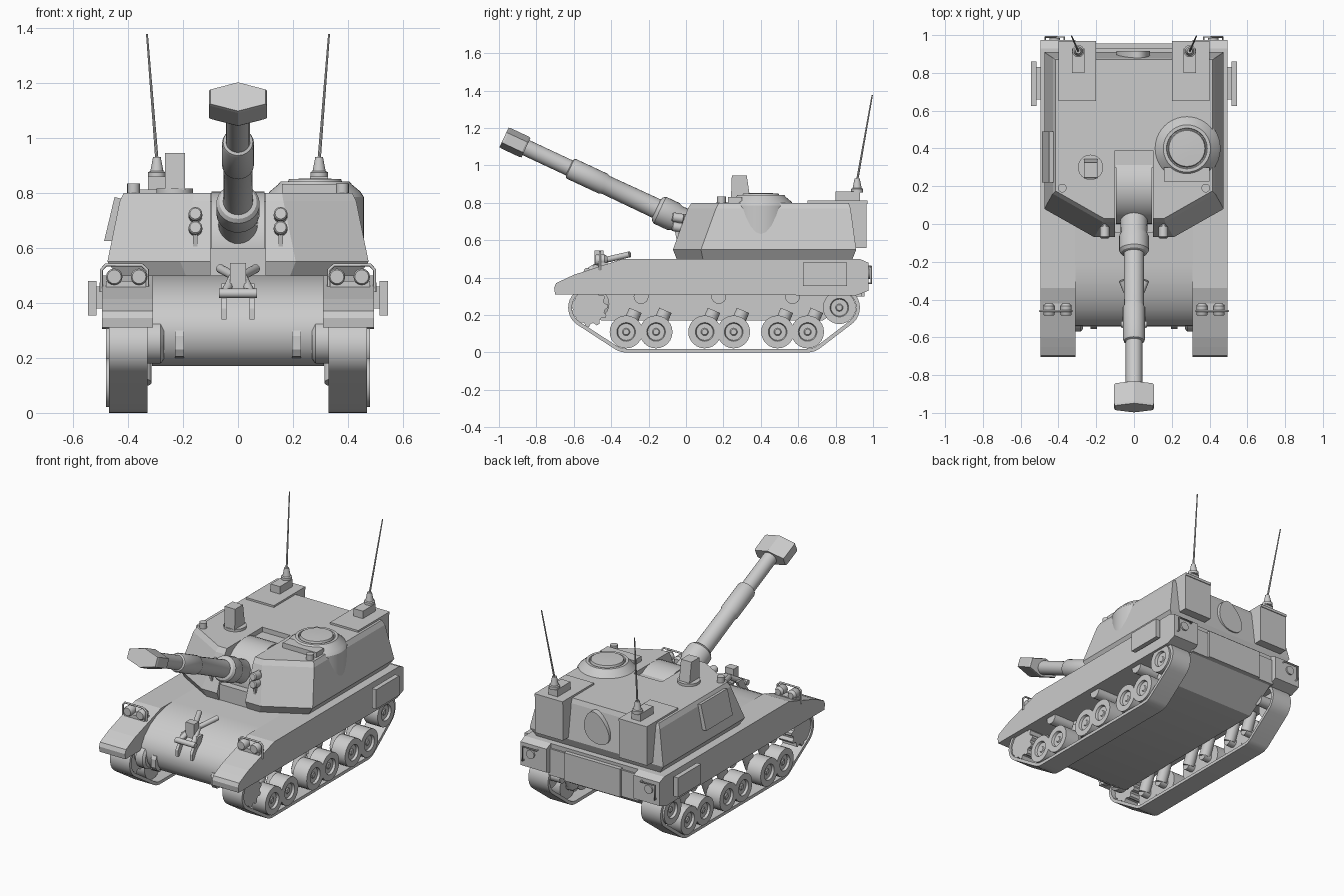
import bpy, bmesh, math
from mathutils import Vector as V
from mathutils.geometry import convex_hull_2d

if "Cube" in bpy.data.objects:
    bpy.data.objects.remove(bpy.data.objects["Cube"])


def finish(ob, mirror, smooth):
    if mirror:
        ob.modifiers.new("Mirror", 'MIRROR')
    if smooth:
        bpy.ops.object.select_all(action='DESELECT')
        ob.select_set(True)
        bpy.context.view_layer.objects.active = ob
        bpy.ops.object.shade_smooth_by_angle(angle=math.radians(32))
    return ob


def loft(name, loops, mirror=False, smooth=False, closed=False):
    bm = bmesh.new()
    rings = [[bm.verts.new(p) for p in lp] for lp in loops]
    n = len(rings[0])
    pairs = list(zip(rings, rings[1:])) + ([(rings[-1], rings[0])] if closed else [])
    for a, b in pairs:
        for i in range(n):
            j = (i + 1) % n
            bm.faces.new((a[i], a[j], b[j], b[i]))
    if not closed:
        bm.faces.new(rings[0])
        bm.faces.new(rings[-1])
    bmesh.ops.recalc_face_normals(bm, faces=bm.faces)
    me = bpy.data.meshes.new(name)
    bm.to_mesh(me)
    bm.free()
    ob = bpy.data.objects.new(name, me)
    bpy.context.collection.objects.link(ob)
    return finish(ob, mirror, smooth)


def prism(name, prof, x0, x1, **k):
    """Side profile (y, z) extruded along x."""
    return loft(name, [[(x, y, z) for y, z in prof] for x in (x0, x1)], **k)


def box(name, x0, x1, y0, y1, z0, z1, **k):
    return prism(name, [(y0, z0), (y1, z0), (y1, z1), (y0, z1)], x0, x1, **k)


def lathe(name, origin, axis, prof, n=24, mirror=False, closed=False):
    """Revolve (radius, distance) pairs about an axis."""
    a, o = V(axis).normalized(), V(origin)
    u = a.orthogonal().normalized()
    w = a.cross(u)
    ring = lambda r, t: [o + a * t + (u * math.cos(q) + w * math.sin(q)) * r
                         for q in (2 * math.pi * i / n for i in range(n))]
    return loft(name, [ring(r, t) for r, t in prof], mirror, True, closed)


def rod(name, p, q, r, r2=None, n=16, mirror=False):
    d = V(q) - V(p)
    return lathe(name, p, d, [(r, 0), (r if r2 is None else r2, d.length)], n, mirror)


def pipe(name, pts, r, mirror=True):
    cu = bpy.data.curves.new(name, 'CURVE')
    cu.dimensions, cu.bevel_depth, cu.bevel_resolution = '3D', r, 2
    sp = cu.splines.new('POLY')
    sp.points.add(len(pts) - 1)
    for s, p in zip(sp.points, pts):
        s.co = (*p, 1)
    ob = bpy.data.objects.new(name, cu)
    bpy.context.collection.objects.link(ob)
    return finish(ob, mirror, False)


# Hull with rounded nose, and sponsons with mud flaps
prism("hull", [(-.22, .5), (-.3, .493), (-.38, .472), (-.45, .437), (-.505, .39), (-.537, .34),
               (-.543, .285), (-.53, .235), (-.5, .195), (-.45, .17), (.73, .17), (.92, .3), (.93, .5)],
      -.312, .312, smooth=True)
prism("sponson", [(-.61, .31), (-.7, .31), (-.705, .345), (-.695, .37), (-.65, .392), (-.6, .415),
                  (-.34, .5), (.93, .5), (.975, .48), (.975, .33), (.91, .305)], .31, .495, mirror=True)
box("rear_door", -.2, .2, .92, .955, .3, .48)
box("rear_side_plate", .2, .32, .92, .94, .3, .47, mirror=True)
box("side_storage_box", .49, .515, .66, .83, .38, .46, mirror=True)
box("side_storage_panel", .515, .545, .625, .86, .355, .48, mirror=True)

# Tracks: band wrapped round the end wheels
cents = [(-.52, .24), (-.32, .11), (.65, .11), (.82, .24)]
pts, inner = [], []
for cy, cz in cents:
    for i in range(32):
        d = V((math.cos(i * math.pi / 16), math.sin(i * math.pi / 16)))
        pts.append(V((cy, cz)) + d * .11)
        inner.append(V((cy, cz)) + d * .09)
idx = convex_hull_2d(pts)
out, inn = [pts[i] for i in idx], [inner[i] for i in idx]
loft("track", [[(x, p.x, p.y) for p in ring] for x, ring in
               ((.33, out), (.47, out), (.47, inn), (.33, inn))], mirror=True, smooth=True, closed=True)

# Running gear
wheel = [(.03, .0), (.088, .0), (.088, .1), (.05, .1), (.045, .085), (.02, .085), (.015, .09)]
for i, y in enumerate((-.32, -.16, .10, .255, .49, .65)):
    lathe(f"road_wheel_{i}", (.38, y, .11), (1, 0, 0), wheel, 24, True)
    rod(f"suspension_arm_{i}", (.35, y, .11), (.35, y + .05, .225), .036, mirror=True)
    rod(f"wheel_axle_{i}", (.33, y, .11), (.39, y, .11), .03, mirror=True)
for i, y in enumerate((-.24, .175, .57)):
    rod(f"return_roller_{i}", (.31, y, .3), (.46, y, .3), .04, mirror=True)
lathe("idler_wheel", (.38, .82, .24), (1, 0, 0), wheel, 24, True)
rod("idler_axle", (.3, .82, .24), (.4, .82, .24), .035, mirror=True)
teeth = [(-.52 + r * math.cos(a), .24 + r * math.sin(a)) for k in range(44)
         for a, r in [(2 * math.pi * k / 44, .104 if k % 4 < 2 else .086)]]
prism("drive_sprocket", teeth, .36, .46, mirror=True)
lathe("final_drive", (.27, -.49, .26), (1, 0, 0), [(.065, 0), (.08, .012), (.08, .06), (.05, .07), (.05, .1)], 24, True)

# Nose fittings: tow lugs, headlights with guards, tail lights
prism("tow_lug", [(-.5, .2), (-.54, .205), (-.556, .23), (-.556, .28), (-.545, .3), (-.5, .3)], .196, .23, mirror=True)
for i, x in enumerate((.36, .45)):
    lathe(f"headlight_{i}", (x, -.485, .495), (0, 1, 0), [(.025, 0), (.03, .008), (.03, .05), (.018, .065)], 16, True)
box("headlight_base", .335, .48, -.47, -.42, .44, .48, mirror=True)
pipe("headlight_guard", [(.33, -.46, .44), (.33, -.46, .52), (.35, -.46, .538), (.48, -.46, .538),
                         (.497, -.46, .52), (.497, -.46, .44)], .006)
rod("tail_light", (.42, .96, .42), (.42, .985, .42), .028, mirror=True)
pipe("tail_light_guard", [(.37, .965, .46), (.37, .99, .46), (.47, .99, .46), (.47, .99, .37), (.47, .965, .37)], .005)

# Gun travel lock folded on the nose
prism("lock_bracket", [(-.5, .34), (-.55, .34), (-.55, .38), (-.49, .47), (-.44, .47)], .042, .06, mirror=True)
rod("lock_pin", (-.07, -.53, .435), (.07, -.53, .435), .017)
rod("lock_leg", (.05, -.53, .43), (.015, -.42, .5), .016, mirror=True)
rod("lock_claw", (.01, -.43, .495), (.065, -.3, .525), .016, mirror=True)
box("lock_block", -.03, .03, -.49, -.44, .45, .545)

# Turret with a slot for the gun mount
def turret_loop(z, front, cheek, x, ycorner, rear):
    half = [(.1, .39), (.1, front), (cheek, front), (x, ycorner), (x, rear)]
    return [(px, py, z) for px, py in half] + [(-px, py, z) for px, py in reversed(half)]


loft("turret", [turret_loop(.5, -.05, .19, .44, .09, .89), turret_loop(.55, -.07, .21, .475, .08, .91),
                turret_loop(.77, .01, .165, .43, .16, .88), turret_loop(.8, .03, .16, .415, .175, .87)])
box("mount_sill", -.1, .1, -.045, .39, .5, .6)
rod("gun_mount", (-.096, .2, .605), (.096, .2, .605), .2, n=40)
box("mount_rear_fill", -.1, .1, .3, .39, .6, .77)
for s, x0 in (("left", -.4), ("right", .2)):
    box(f"rear_stowage_{s}", x0, x0 + .2, .86, .965, .56, .8)
    box(f"roof_plate_{s}", x0, x0 + .2, .65, .97, .795, .812)
loft("rear_hatch", [[(.085 * math.cos(a) * (1 - .25 * math.sin(a)) + .02 * math.sin(a), y, .675 + .1 * math.sin(a))
                     for a in (i * math.pi / 14 for i in range(28))] for y in (.86, .915)], smooth=True)
loft("left_side_panel", [[(x0, y, .625), (x1, y, .625), (x1 + .038, y, .785), (x0 + .038, y, .775)]
                         for y, x0, x1 in ((.22, -.445, -.487), (.49, -.445, -.487))])

# Roof fittings: cupola, sight, small caps, antennas
lathe("cupola", (.28, .4, 0), (0, 0, 1), [(.178, .56), (.178, .785), (.165, .805), (.135, .83), (.125, .842),
                                        (.108, .842), (.105, .834), (.1, .834), (.095, .85), (.03, .853)], 40)
box("cupola_periscope", .16, .4, .225, .3, .795, .832)
rod("sight_base", (-.23, .3, .79), (-.23, .3, .816), .067, n=24)
prism("sight", [(.24, .81), (.345, .81), (.325, .945), (.245, .945)], -.266, -.192)
rod("roof_cap", (.38, .19, .79), (.38, .19, .835), .023, mirror=True)
box("antenna_box", .262, .328, .8, .93, .8, .86, mirror=True)
lathe("antenna_base", (.295, .915, .855), (0, 0, 1), [(.032, 0), (.032, .02), (.024, .024), (.014, .075)], 16, True)
rod("antenna", (.295, .915, .92), (.331, .996, 1.377), .006, .0035, 8, True)

# Smoke launchers
for i, z in enumerate((.675, .725)):
    lathe(f"smoke_launcher_{i}", (.155, -.075, z), (0, .97, -.15),
          [(.02, 0), (.025, .006), (.025, .06), (.018, .065), (.018, .1)], 16, True)
prism("launcher_bracket", [(-.045, .58), (-.03, .58), (.03, .74), (-.02, .74), (-.06, .65)], .147, .163, mirror=True)

# Gun: barrel with evacuator and sleeve, six-sided muzzle brake
tip, axis = V((0, -.973, 1.15)), V((0, .906, -.423))
lathe("barrel", tip, axis, [(.044, .1), (.044, .385), (.054, .39), (.058, .4), (.058, .585), (.052, .6), (.054, .9),
                            (.068, .905), (.079, .92), (.079, 1.0), (.07, 1.02), (.075, 1.2)], 24)
up = V((0, .423, .906))
hexa = [(.105, .03), (0, .06), (-.105, .03), (-.105, -.03), (0, -.06), (.105, -.03)]
loft("muzzle_brake", [[tip + axis * s + V((x * k, 0, 0)) + up * h * k for x, h in hexa]
                      for s, k in ((0, .96), (.012, 1), (.12, 1), (.13, .95))])
